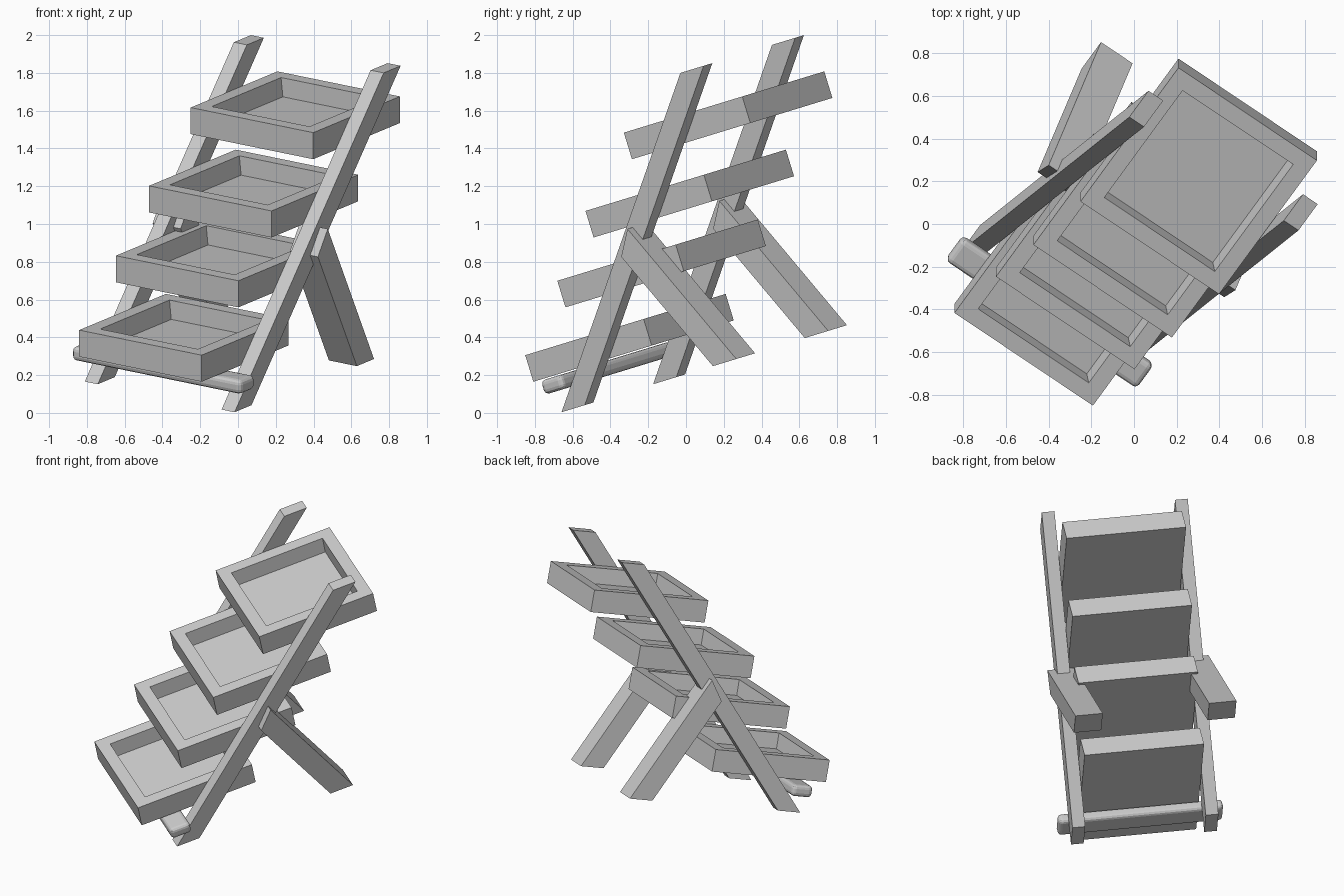
import bpy, bmesh
from math import radians
from mathutils import Matrix

if "Cube" in bpy.data.objects:
    bpy.data.objects.remove(bpy.data.objects["Cube"])

# The whole stand is turned and then tipped; parts are built upright
POSE = (Matrix.Rotation(radians(17), 4, 'X') @ Matrix.Rotation(radians(-35), 4, 'Z')
        @ Matrix.Translation((-0.138, 0, 0)))


def finish(name, bm):
    bmesh.ops.recalc_face_normals(bm, faces=bm.faces)
    mesh = bpy.data.meshes.new(name)
    bm.to_mesh(mesh)
    bm.free()
    ob = bpy.data.objects.new(name, mesh)
    ob.matrix_world = POSE
    bpy.context.collection.objects.link(ob)
    return ob


def plank(name, profile, x0, x1):
    """Side profile of (y, z) points, extruded from x0 to x1."""
    bm = bmesh.new()
    face = bm.faces.new([bm.verts.new((x0, y, z)) for y, z in profile])
    new = bmesh.ops.extrude_face_region(bm, geom=[face])['geom']
    verts = [g for g in new if isinstance(g, bmesh.types.BMVert)]
    bmesh.ops.translate(bm, verts=verts, vec=(x1 - x0, 0, 0))
    return finish(name, bm)


def tray(name, y0, top):
    """Open box with thick walls and a slightly tapered well."""
    w, d, h, wall, well = 0.396, 0.80, 0.147, 0.08, 0.103
    bm = bmesh.new()
    yc = y0 + d / 2

    def ring(hx, hy, z):
        return [bm.verts.new((sx * hx, yc + sy * hy, z))
                for sx, sy in ((-1, -1), (1, -1), (1, 1), (-1, 1))]

    rings = [ring(w, d / 2, top - h), ring(w, d / 2, top),
             ring(w - wall, d / 2 - wall, top),
             ring(w - wall - 0.015, d / 2 - wall - 0.005, top - well)]
    bm.faces.new(rings[0])
    bm.faces.new(rings[-1])
    for a, b in zip(rings, rings[1:]):
        for i in range(4):
            j = (i + 1) % 4
            bm.faces.new((a[i], a[j], b[j], b[i]))
    return finish(name, bm)


# Four stepped trays
for i, (y, z) in enumerate(((-0.704, 0.541), (-0.365, 0.868),
                            (-0.059, 1.178), (0.326, 1.515))):
    tray(f"tray_{i + 1}", y, z)

# Slanted side rails and rear props, mirrored left and right
rail = [(-0.526, 0.196), (-0.369, 0.196), (1.007, 1.73), (0.85, 1.73)]
leg = [(0.532, 0.195), (0.69, 0.195), (0.263, 1.022), (0.172, 0.89)]
for side, s in (("right", 1), ("left", -1)):
    plank(f"{side}_rail", rail, s * 0.40, s * 0.484)
    plank(f"{side}_rear_leg", leg, s * 0.353, s * 0.534)

# Rounded foot bar across the front
bar = plank("front_bar", [(-0.562, 0.31), (-0.422, 0.31), (-0.422, 0.387), (-0.562, 0.387)],
            -0.546, 0.546)
bev = bar.modifiers.new("round", 'BEVEL')
bev.width = 0.025
bev.segments = 3
bev.limit_method = 'ANGLE'
